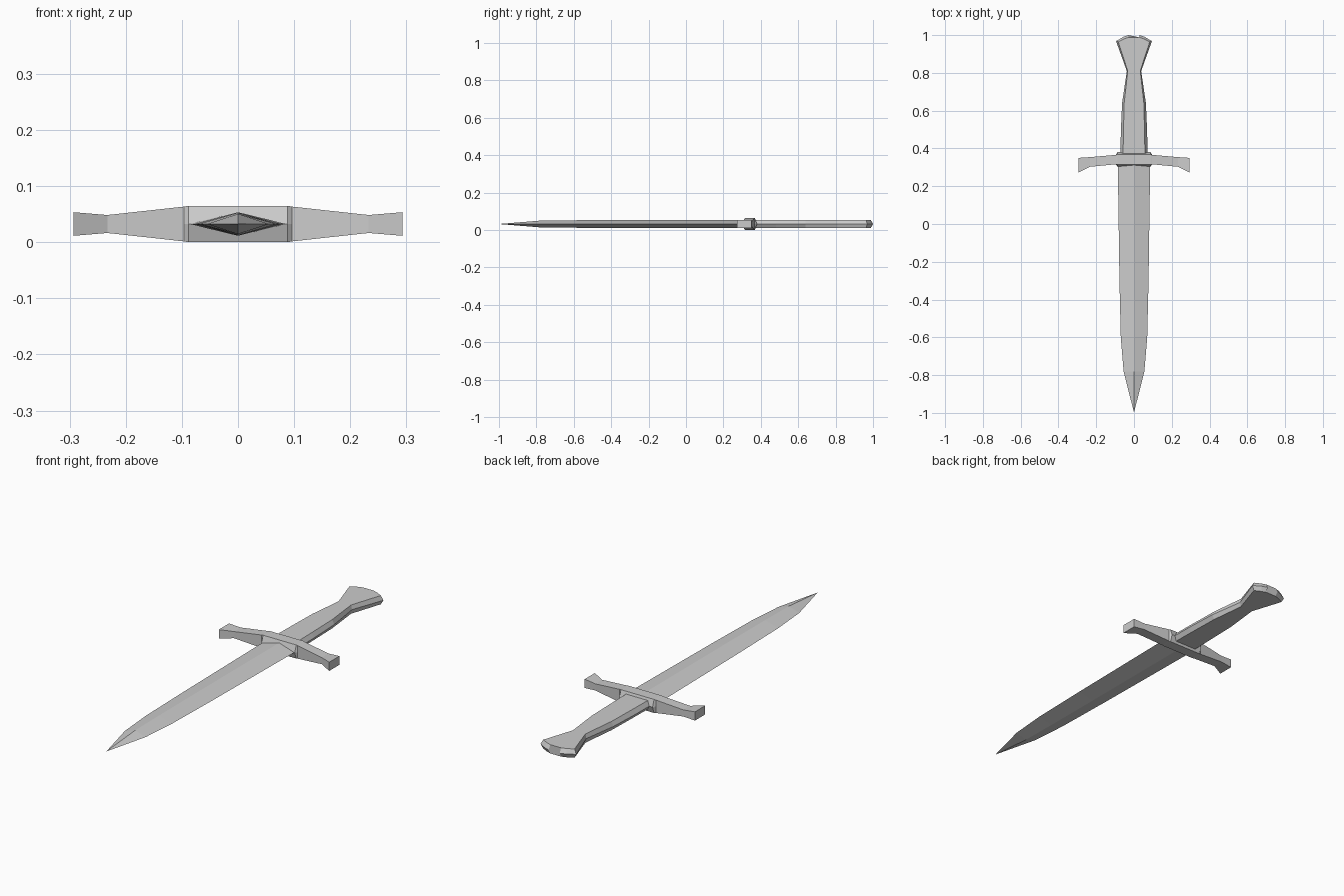
import bpy, bmesh

cube = bpy.data.objects.get("Cube")
if cube:
    bpy.data.objects.remove(cube)

MID = 0.0325  # height of the dagger's centre plane

steel = bpy.data.materials.new("grey_steel")
steel.use_nodes = True
GREY = (0.6, 0.6, 0.6, 1)
steel.diffuse_color = GREY
steel.node_tree.nodes["Principled BSDF"].inputs["Base Color"].default_value = GREY


def loft(name, rings):
    """Skin a list of equal-length point rings and cap both ends."""
    bm = bmesh.new()
    loops = [[bm.verts.new((x, y, z + MID)) for x, y, z in ring] for ring in rings]
    for a, b in zip(loops, loops[1:]):
        for i in range(len(a)):
            j = (i + 1) % len(a)
            bm.faces.new((a[i], a[j], b[j], b[i]))
    bm.faces.new(loops[0])
    bm.faces.new(loops[-1])
    bmesh.ops.remove_doubles(bm, verts=bm.verts, dist=0.0001)
    bmesh.ops.recalc_face_normals(bm, faces=bm.faces)
    mesh = bpy.data.meshes.new(name)
    bm.to_mesh(mesh)
    bm.free()
    mesh.materials.append(steel)
    obj = bpy.data.objects.new(name, mesh)
    bpy.context.collection.objects.link(obj)
    return obj


# Blade: diamond section (y, half width, half thickness)
def diamond(y, w, h):
    return [(w, y, 0), (0, y, h), (-w, y, 0), (0, y, -h)]


loft("blade", [diamond(*s) for s in (
    (0.34, 0.086, 0.021), (-0.3, 0.077, 0.021), (-0.6, 0.07, 0.02),
    (-0.78, 0.055, 0.018), (-0.995, 0.001, 0.0006))])


# Guard: box-section arms with a ridged centre (x, front y, back y, half height, ridge)
def guard_ring(x, y0, y1, h, ridge):
    return [(x, y0, h), (x, y0 - ridge, 0), (x, y0, -h),
            (x, y1, -h), (x, y1 + ridge, 0), (x, y1, h)]


half = [(0.293, 0.273, 0.35, 0.021, 0), (0.233, 0.303, 0.354, 0.016, 0),
        (0.096, 0.316, 0.366, 0.031, 0), (0.088, 0.316, 0.368, 0.0325, 0.012)]
mirrored = [(-s[0], *s[1:]) for s in reversed(half)]
loft("guard", [guard_ring(*s) for s in half + mirrored])


# Grip and pommel: bevelled hexagonal section (y at edge, y on flat, half width, flat half width)
def grip_ring(y, y_flat, w, flat, h=0.021):
    return [(w, y, 0), (flat, y_flat, h), (-flat, y_flat, h),
            (-w, y, 0), (-flat, y_flat, -h), (flat, y_flat, -h)]


loft("grip_and_pommel", [grip_ring(*s) for s in (
    (0.35, 0.35, 0.071, 0.058), (0.48, 0.48, 0.07, 0.056), (0.64, 0.64, 0.063, 0.052),
    (0.81, 0.81, 0.038, 0.033), (0.968, 0.964, 0.095, 0.083),
    (0.99, 0.98, 0.058, 0.052), (1.0, 0.988, 0.03, 0.028))])
